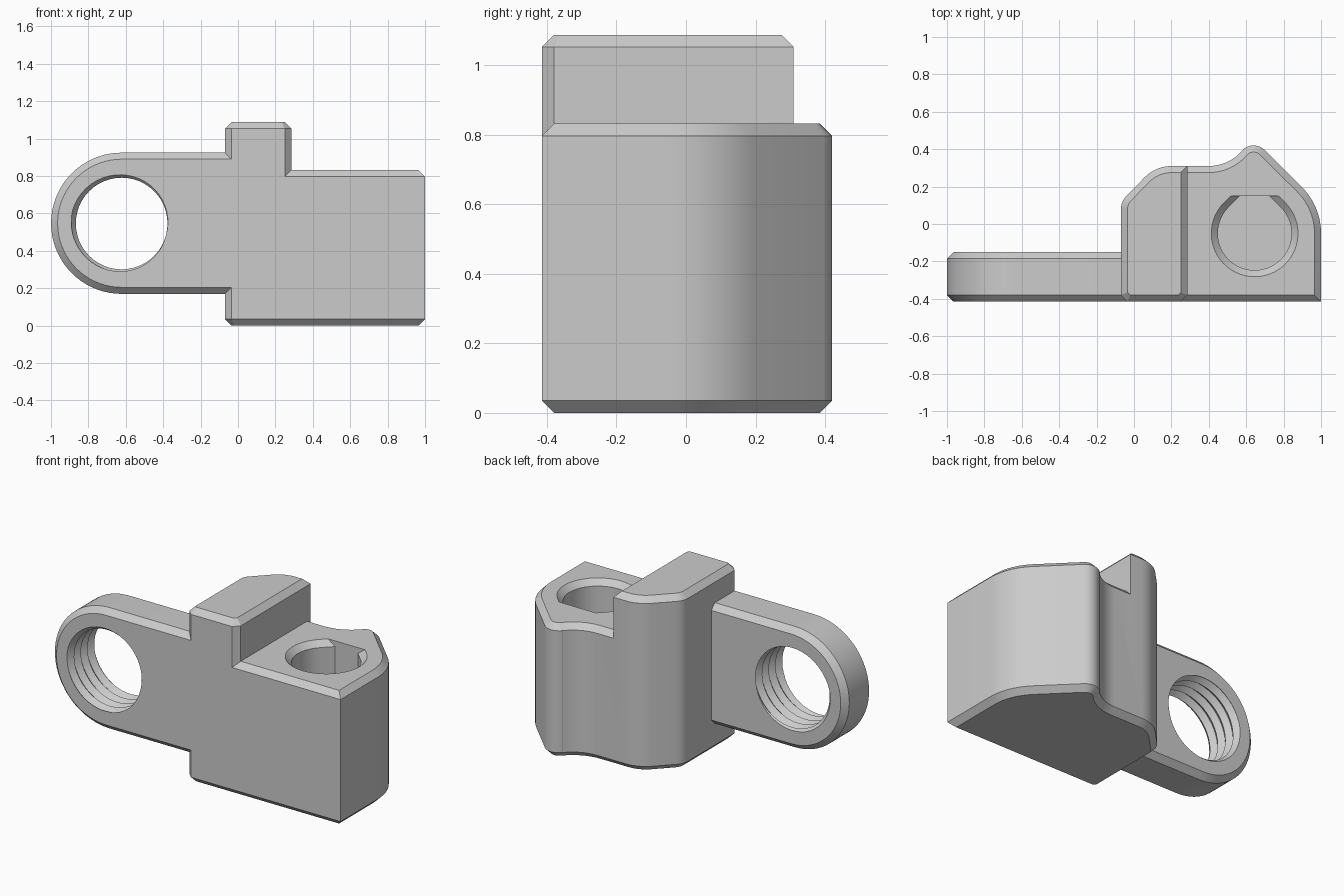
import bpy, bmesh
from math import cos, sin, radians, pi, sqrt
from mathutils import Vector

if "Cube" in bpy.data.objects:
    bpy.data.objects.remove(bpy.data.objects["Cube"])

C = 0.035  # chamfer width


def arc(cx, cy, r, a0, a1, n):
    return [(cx + r * cos(radians(a0 + (a1 - a0) * i / n)),
             cy + r * sin(radians(a0 + (a1 - a0) * i / n))) for i in range(n + 1)]


def inset(pts, d):
    # mitred inward offset of a counter-clockwise outline
    out = []
    for i, p in enumerate(pts):
        p = Vector(p)
        a = (p - Vector(pts[i - 1])).normalized()
        b = (Vector(pts[(i + 1) % len(pts)]) - p).normalized()
        na, nb = Vector((-a.y, a.x)), Vector((-b.y, b.x))
        q = p + (na + nb) * d / (1 + na.dot(nb))
        out.append((q.x, q.y))
    return out


def make_object(name, bm):
    bmesh.ops.recalc_face_normals(bm, faces=bm.faces)
    me = bpy.data.meshes.new(name)
    bm.to_mesh(me)
    bm.free()
    ob = bpy.data.objects.new(name, me)
    bpy.context.collection.objects.link(ob)
    return ob


def loft(name, layers, along_y=False):
    # layers: list of (outline, level), stacked along z or along y
    bm = bmesh.new()
    loops = [[bm.verts.new((u, w, v) if along_y else (u, v, w)) for u, v in pts]
             for pts, w in layers]
    n = len(loops[0])
    for a, b in zip(loops, loops[1:]):
        for i in range(n):
            j = (i + 1) % n
            bm.faces.new((a[i], a[j], b[j], b[i]))
    bm.faces.new(loops[0])
    bm.faces.new(loops[-1])
    return make_object(name, bm)


def thread_cutter(name, cx, cz, r_in, r_out, pitch, y0, turns, seg=48):
    # continuous helical zig-zag surface closed with fans at both ends
    bm = bmesh.new()
    rows = 2 * turns + 1
    P = []
    for k in range(rows):
        r = r_out if k % 2 else r_in
        P.append([bm.verts.new((cx + r * cos(2 * pi * i / seg),
                                y0 + pitch * (k / 2 + i / seg),
                                cz + r * sin(2 * pi * i / seg))) for i in range(seg)])
    for k in range(rows - 1):
        for i in range(seg - 1):
            bm.faces.new((P[k][i], P[k][i + 1], P[k + 1][i + 1], P[k + 1][i]))
        if k + 3 < rows:
            bm.faces.new((P[k][-1], P[k + 2][0], P[k + 3][0], P[k + 1][-1]))
    mid = y0 + pitch * turns / 2
    ends = [bm.verts.new((cx, y0 - pitch, cz)),
            bm.verts.new((cx, y0 + pitch * (turns + 2), cz))]
    for e in [e for e in bm.edges if e.is_boundary]:
        c = ends[0] if e.verts[0].co.y < mid else ends[1]
        bm.faces.new((e.verts[0], e.verts[1], c))
    return make_object(name, bm)


def combine(target, tool, op):
    tool.hide_render = True
    m = target.modifiers.new("join", 'BOOLEAN')
    m.operation, m.object, m.solver = op, tool, 'EXACT'
    bpy.context.view_layer.objects.active = target
    bpy.ops.object.modifier_apply(modifier=m.name)
    bpy.data.objects.remove(tool, do_unlink=True)


# outline of the block seen from above
left_back = arc(0.2, 0.11, 0.2, 90, 135, 6) + arc(0.03, 0.079, 0.1, 135, 180, 5)
left_front = [(-0.07, -0.415 + C)]
block = ([(-0.07 + C, -0.415), (1.0, -0.415)]
         + arc(0.65, -0.05, 0.35, 0, 45, 10)
         + arc(0.64, 0.338, 0.082, 45, 139.2, 10)
         + arc(0.4, 0.545, 0.235, 319.2, 270, 8)
         + left_back + left_front)
body = loft("bracket_body", [(inset(block, C), 0), (block, C),
                             (block, 0.832 - C), (inset(block, C), 0.832)])

# raised rib over the left part of the block
rib = ([(-0.07 + C, -0.415), (0.285 - C, -0.415), (0.285, -0.415 + C), (0.285, 0.31)]
       + left_back + left_front)
combine(body, loft("raised_rib", [(rib, 0.4), (rib, 1.088 - C),
                                  (inset(rib, C), 1.088)]), 'UNION')

# round-ended arm
arm = [(0.1, 0.17), (0.1, 0.925)] + arc(-0.622, 0.5475, 0.3775, 90, 270, 36)
combine(body, loft("side_arm", [(inset(arm, C), -0.415), (arm, -0.415 + C),
                                (arm, -0.15 - C), (inset(arm, C), -0.15)], True), 'UNION')


# blind teardrop hole with a flat back and a chamfered mouth
def teardrop(r):
    half = sqrt(2) * r - 0.2
    return ([(0.645 + x, -0.05 + y) for x, y in arc(0, 0, r, 135, 405, 40)]
            + [(0.645 + half, 0.15), (0.645 - half, 0.15)])


combine(body, loft("hole_cutter", [(teardrop(0.197), 0.2), (teardrop(0.197), 0.832 - C),
                                   (teardrop(0.252), 0.852)]), 'DIFFERENCE')

# threaded hole through the arm
combine(body, thread_cutter("thread_cutter", -0.622, 0.546, 0.245, 0.272,
                            0.066, -0.61, 9), 'DIFFERENCE')

bpy.ops.object.select_all(action='DESELECT')
body.select_set(True)
bpy.context.view_layer.objects.active = body
bpy.ops.object.shade_smooth_by_angle(angle=radians(25))
